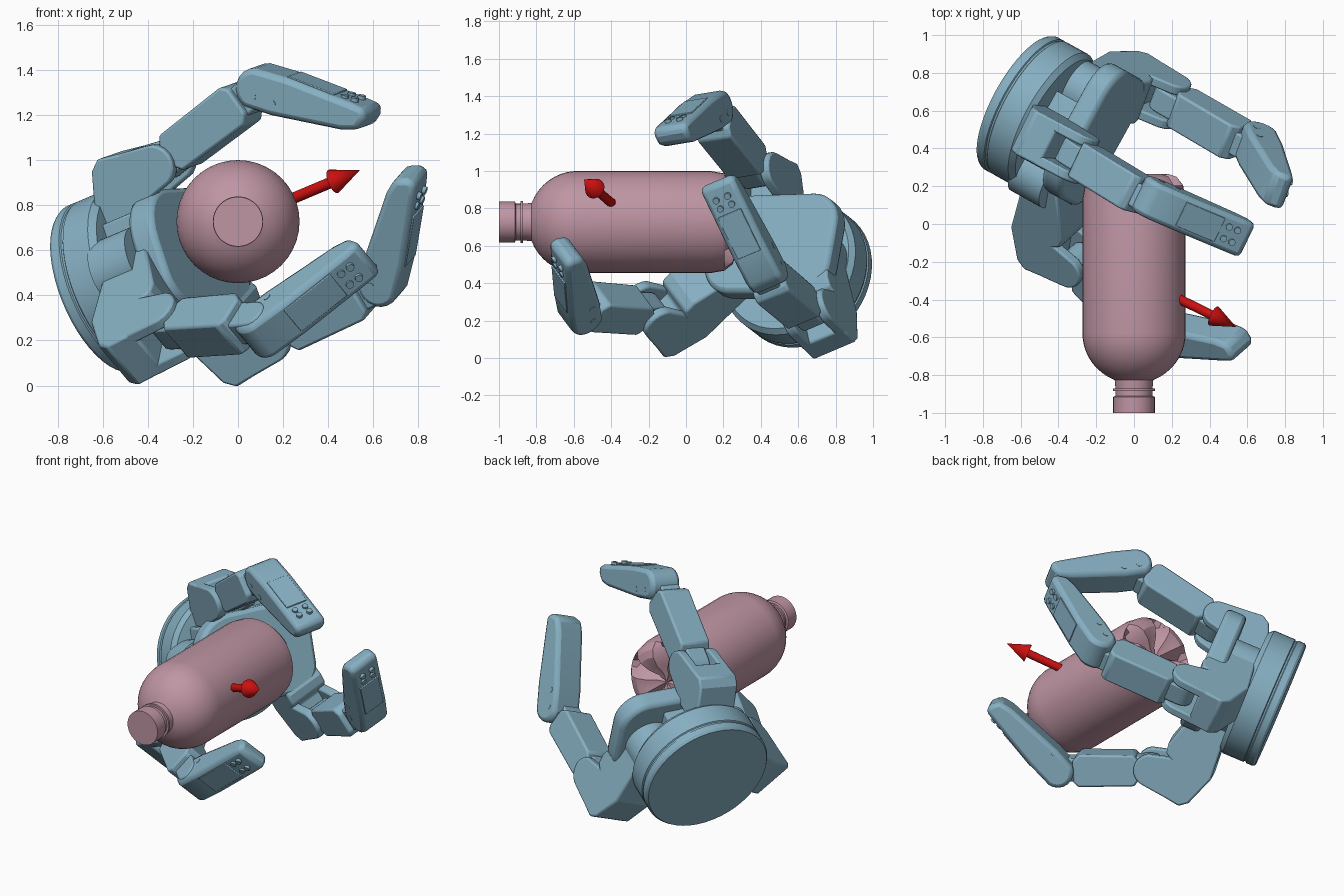
import bpy, bmesh
from math import sin, cos, pi, radians
from mathutils import Vector as V, Matrix

if "Cube" in bpy.data.objects:
    bpy.data.objects.remove(bpy.data.objects["Cube"])


def material(name, col):
    m = bpy.data.materials.new(name)
    m.diffuse_color = (*col, 1)
    m.use_nodes = True
    m.node_tree.nodes["Principled BSDF"].inputs["Base Color"].default_value = m.diffuse_color
    return m


BLUE = material("blue_grey", (0.24, 0.43, 0.54))
PINK = material("dusty_pink", (0.52, 0.30, 0.37))
RED = material("red", (0.6, 0.005, 0.005))

# Hand frame: D points out of the palm, E1 up, E2 sideways
D = V((.82, -.454, .349)).normalized()
E2 = V((.485, .875, 0)).normalized()
E1 = D.cross(E2)
C = V((-.61, .645, .425))


def frame(o, x, y, z):
    return Matrix.Translation(o) @ Matrix((x, y, z)).transposed().to_4x4()


def finish(name, bm, mat, M, bevel=0):
    bm.transform(M)
    bmesh.ops.recalc_face_normals(bm, faces=bm.faces)
    me = bpy.data.meshes.new(name)
    bm.to_mesh(me)
    bm.free()
    ob = bpy.data.objects.new(name, me)
    bpy.context.collection.objects.link(ob)
    me.materials.append(mat)
    bpy.ops.object.select_all(action='DESELECT')
    ob.select_set(True)
    bpy.context.view_layer.objects.active = ob
    bpy.ops.object.shade_smooth_by_angle(angle=radians(25))
    if bevel:
        b = ob.modifiers.new("bevel", 'BEVEL')
        b.width, b.segments, b.limit_method, b.angle_limit = bevel, 2, 'ANGLE', radians(35)
    return ob


def prism(name, pts, y0, y1, M, bevel=.012):
    """Outline in local x/z, extruded along local y."""
    bm = bmesh.new()
    a, b = [[bm.verts.new((x, y, z)) for x, z in pts] for y in (y0, y1)]
    bm.faces.new(a)
    bm.faces.new(b[::-1])
    for i in range(len(pts)):
        bm.faces.new((a[i - 1], a[i], b[i], b[i - 1]))
    return finish(name, bm, BLUE, M, bevel)


def lathe(name, prof, M, mat=BLUE, n=40, warp=None):
    """(along, radius) profile turned about local z."""
    bm = bmesh.new()
    rings = []
    for a, r in prof:
        if r == 0:
            rings.append([bm.verts.new((0, 0, a))] * n)
        else:
            rings.append([bm.verts.new((r * cos(t), r * sin(t), a + (warp(a, r, t) if warp else 0)))
                          for t in [2 * pi * i / n for i in range(n)]])
    for p, q in zip(rings, rings[1:]):
        for i in range(n):
            j = (i + 1) % n
            vs = list(dict.fromkeys([p[i], p[j], q[j], q[i]]))
            bm.faces.new(vs)
    return finish(name, bm, mat, M)


def arc(cx, cz, r, a0, a1, n=8):
    return [(cx + r * cos(radians(a0 + (a1 - a0) * i / n)),
             cz + r * sin(radians(a0 + (a1 - a0) * i / n))) for i in range(n + 1)]


def along(o, d):
    return Matrix.Translation(o) @ d.to_track_quat('Z', 'Y').to_matrix().to_4x4()


# Wrist flange
lathe("wrist_flange", [(0, 0), (0, .39), (.015, .4), (.055, .4), (.06, .393), (.07, .393),
                       (.075, .4), (.21, .4), (.24, .375), (.24, 0)], along(C, D), n=48)

# Palm: rounded plate on a block with two pivot hubs
PM = frame(C, E2, D, E1)
palm = (arc(.25, .13, .17, 0, 90) + arc(-.1, .05, .24, 90, 180)
        + arc(-.17, -.1, .17, 180, 270) + arc(.25, -.1, .17, 270, 360))
prism("palm_plate", palm, .39, .52, PM, .025)
prism("palm_block", [(-.25, -.2), (.15, -.2), (.15, .22), (-.25, .22)], .2, .4, PM)
for s in (-.28, .22):
    lathe("pivot_hub", [(.2, 0), (.2, .15), (.4, .15), (.4, 0)], along(C + E2 * s, D))


def finger(tag, j1, j2, tip, reach):
    j1, j2, tip = V(j1), V(j2), V(tip)
    out = j2 - tip
    out = (out - D * out.dot(D)).normalized()
    side = D.cross(out)
    # Knuckle housing with an open fork around the first joint
    K = frame(j1, out, side, D)
    rear = [(-reach, -.13), (-reach, -.33), (-.1, -.36), (.09, -.29), (.13, -.24), (.11, -.1), (-.11, -.1)]
    if reach > .3:
        rear += [(-.14, -.05), (-.2, -.04)]
    prism("knuckle_" + tag, rear, -.13, .13, K)
    fork = [(-.14, -.14), (.115, -.14)] + arc(0, 0, .1, 0, 150)
    for s in (-1, 1):
        prism("knuckle_fork_" + tag, fork, s * .075, s * .13, K, .01)

    def link_frame(a, b, up):
        x = b - a
        x = (x - side * x.dot(side)).normalized()
        z = x.cross(side)
        return frame(a, x, side, z if z.dot(up) > 0 else -z), (b - a).length

    # Middle link: box body with a thinner tongue at each end
    M, L = link_frame(j1, j2, out)
    prism("link_tongue_" + tag, arc(0, 0, .075, 90, 270) + arc(L, 0, .07, -90, 90), -.065, .065, M, .01)
    prism("link_body_" + tag, [(.1, -.09), (L - .13, -.1), (L - .09, -.06), (L - .09, .07),
                               (L - .12, .1), (.1, .1), (.07, .06), (.07, -.05)], -.1, .1, M)
    # Fingertip: tapered, rounded at the joint, screwed cover plate on its outer side
    T, L = link_frame(j2, tip, D)
    L -= .035
    body = (arc(0, 0, .095, 100, 250) + [(.1, -.095), (L - .06, -.075), (L + .02, -.055)]
            + [(L + .045, .0), (L + .04, .045), (L - .03, .055), (.15, .09)])
    prism("fingertip_" + tag, body, -.1, .1, T, .025)
    cover = [(.14, .07), (.14, .096), (L - .13, .073), (L - .13, .05)]
    prism("fingertip_cover_" + tag, cover, -.07, .07, T, .003)
    for x, y in ((L - .09, -.035), (L - .09, .035), (L - .04, -.035), (L - .04, .035)):
        lathe("cover_screw_" + tag, [(0, 0), (0, .018), (.022, .018), (.022, 0)],
              along(T @ V((x, y, .05)), T.to_3x3().col[2]), n=12)
    # Side screws at the joint
    for x, z in ((0, -.03), (.1, -.04)):
        lathe("side_screw_" + tag, [(-.102, 0), (-.102, .018), (.102, .018), (.102, 0)],
              along(T @ V((x, 0, z)), side), n=12)


finger("upper", (-.325, .37, .985), (.11, .13, 1.325), (.59, -.08, 1.195), .16)
finger("near", (-.3, -.19, .255), (.11, -.57, .25), (.565, -.645, .575), .5)
finger("far", (.17, .66, .235), (.645, .42, .465), (.775, .17, .94), .45)


# Bottle: lying along y, five-lobed base at the back
def lobes(a, r, t):
    if a < .2 or r > .255:
        return 0
    return -.11 * max(0, cos(5 * t + pi / 2)) ** 2 * min(1, r / .2)


dome = [(-.58 - .265 * sin(radians(a)), .273 * cos(radians(a))) for a in range(68, -1, -8)] + [(-.58, .273)]
lathe("bottle", [(-1, 0), (-1, .11), (-.915, .11), (-.91, .098), (-.885, .098), (-.885, .112),
                 (-.872, .112), (-.872, .098)] + dome
      + [(.13, .273), (.205, .26), (.25, .225), (.265, .18), (.25, .12), (.21, .06), (.2, 0)],
      Matrix.Translation((0, 0, .727)) @ Matrix.Rotation(radians(-90), 4, 'X'),
      PINK, 40, lobes)

# Direction arrow
a0, a1 = V((0, -.28, .727)), V((.54, -.545, .955))
L = (a1 - a0).length
lathe("arrow", [(0, 0), (0, .025), (L - .14, .025), (L - .14, .056), (L, 0)],
      along(a0, a1 - a0), RED, 24)
